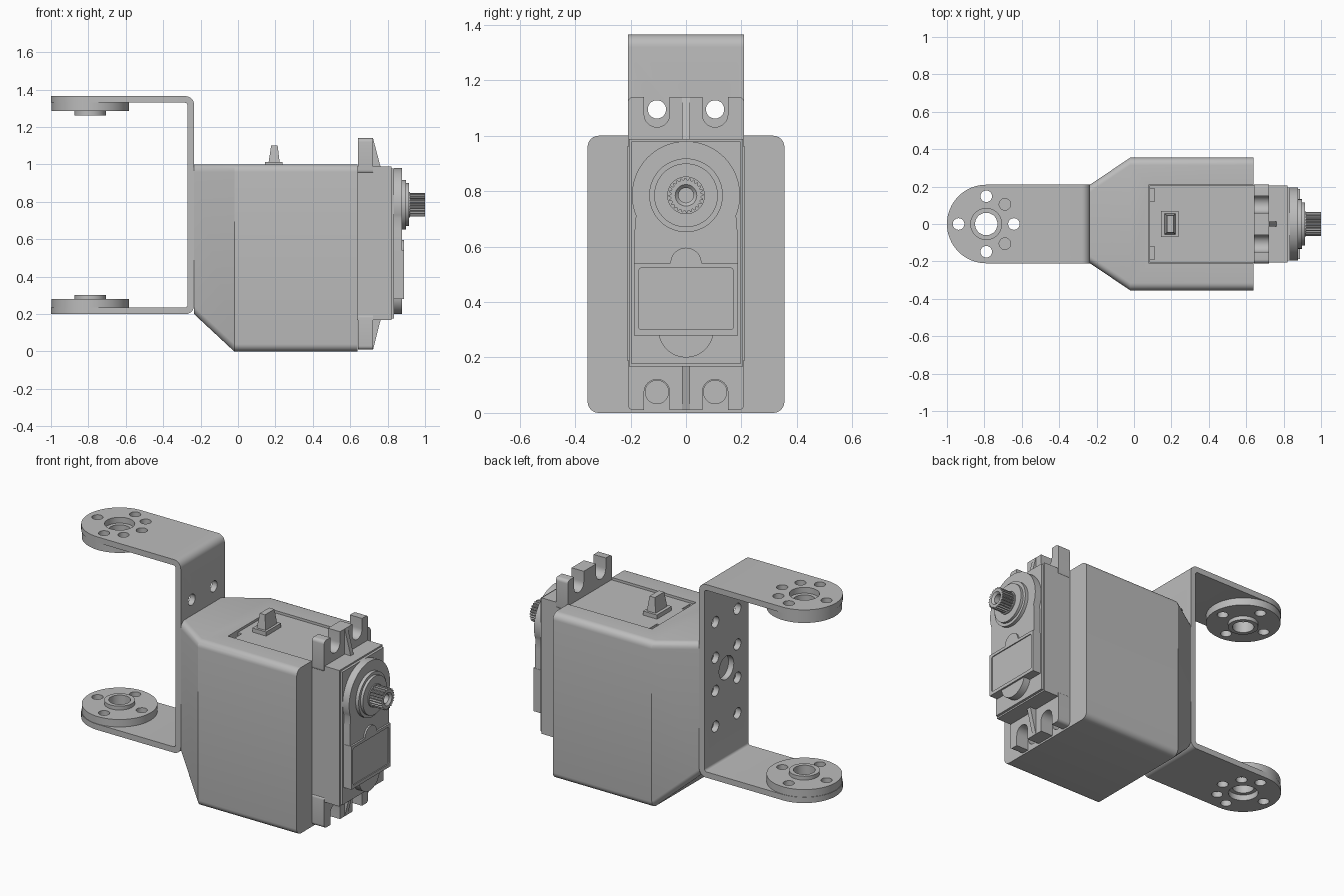
import bpy, bmesh
from math import sin, cos, pi, radians

if "Cube" in bpy.data.objects:
    bpy.data.objects.remove(bpy.data.objects["Cube"])

GREY = (0.5, 0.5, 0.5, 1)
mat = bpy.data.materials.new("plain grey")
mat.use_nodes = True
mat.diffuse_color = GREY
mat.node_tree.nodes["Principled BSDF"].inputs["Base Color"].default_value = GREY
parts = []


# ---- outline helpers
def arc(u, v, r, start, end, n):
    angles = [radians(start + (end - start) * i / n) for i in range(n + 1)]
    return [(u + r * cos(a), v + r * sin(a)) for a in angles]


def circle(u, v, r, n=40):
    return arc(u, v, r, 0, 360, n)[:-1]


def rect(u0, u1, v0, v1, r=0):
    if not r:
        return [(u0, v0), (u1, v0), (u1, v1), (u0, v1)]
    return (arc(u1 - r, v1 - r, r, 0, 90, 6) + arc(u0 + r, v1 - r, r, 90, 180, 6)
            + arc(u0 + r, v0 + r, r, 180, 270, 6) + arc(u1 - r, v0 + r, r, 270, 360, 6))


# ---- solid helpers
def loft(name, axis, sections):
    """Join equal-count outlines placed along an axis into a closed solid."""
    place = {"x": lambda p, u, v: (p, u, v),
             "y": lambda p, u, v: (u, p, v),
             "z": lambda p, u, v: (u, v, p)}[axis]
    bm = bmesh.new()
    rings = [[bm.verts.new(place(p, u, v)) for u, v in pts] for p, pts in sections]
    n = len(rings[0])
    for a, b in zip(rings, rings[1:]):
        for i in range(n):
            j = (i + 1) % n
            bm.faces.new((a[i], a[j], b[j], b[i]))
    bm.faces.new(rings[0])
    bm.faces.new(rings[-1])
    bmesh.ops.recalc_face_normals(bm, faces=bm.faces)
    mesh = bpy.data.meshes.new(name)
    bm.to_mesh(mesh)
    bm.free()
    mesh.materials.append(mat)
    obj = bpy.data.objects.new(name, mesh)
    bpy.context.collection.objects.link(obj)
    parts.append(obj)
    return obj


def prism(name, axis, pts, a, b):
    return loft(name, axis, [(a, pts), (b, pts)])


def carve(obj, cutters, operation="DIFFERENCE"):
    """Apply booleans to obj and drop the cutters."""
    for c in cutters:
        c.hide_render = True
        m = obj.modifiers.new("carve", "BOOLEAN")
        m.operation, m.object, m.solver = operation, c, "EXACT"
    bpy.context.view_layer.update()
    done = obj.evaluated_get(bpy.context.evaluated_depsgraph_get())
    mesh = bpy.data.meshes.new_from_object(done)
    obj.modifiers.clear()
    obj.data = mesh
    for c in cutters:
        parts.remove(c)
        bpy.data.objects.remove(c)


def hole(axis, u, v, r, a, b):
    return prism("cutter", axis, circle(u, v, r, 28), a, b)


# ---- U bracket: bent strip trimmed to round ends, then drilled
PIVOT, HALF, MID = -0.79, 0.21, 0.78
outer = (arc(-0.28, 0.245, 0.045, 270, 360, 8) + arc(-0.28, 1.32, 0.045, 0, 90, 8))
inner = (arc(-0.285, 1.315, 0.015, 90, 0, 5) + arc(-0.285, 0.25, 0.015, 360, 270, 5))
strip = [(-1.05, 0.2)] + outer + [(-1.05, 1.365), (-1.05, 1.33)] + inner + [(-1.05, 0.235)]
bracket = prism("u_bracket", "y", strip, -0.3, 0.3)
tongue = arc(PIVOT, 0, HALF, 90, 270, 32) + [(-0.1, -HALF), (-0.1, HALF)]
carve(bracket, [prism("cutter", "z", tongue, 0, 1.6)], "INTERSECT")

BOLTS = [(PIVOT + 0.148 * cos(k * pi / 2), 0.148 * sin(k * pi / 2)) for k in range(4)]
arm_holes = BOLTS + [(-0.69, -0.105), (-0.69, 0.105)]
cuts = [hole("z", u, v, 0.031, 0.1, 1.5) for u, v in arm_holes]
cuts.append(hole("z", PIVOT, 0, 0.083, 0.1, 1.5))
cuts += [hole("x", y, MID + dz, 0.033, -0.4, -0.1)
         for y in (-0.105, 0.105) for dz in (-0.315, -0.1, 0.1, 0.315)]
cuts.append(hole("x", 0, MID, 0.07, -0.4, -0.1))
carve(bracket, cuts)

# ---- round horns inside both arms
for name, base, d in (("lower_horn", 0.235, 1), ("upper_horn", 1.33, -1)):
    horn = prism(name, "z", circle(PIVOT, 0, 0.207, 64), base, base + d * 0.045)
    carve(horn, [hole("z", u, v, 0.031, 0.1, 1.5) for u, v in BOLTS]
          + [hole("z", PIVOT, 0, 0.06, 0.1, 1.5)])
    hub = prism(name + "_hub", "z", circle(PIVOT, 0, 0.084), base + d * 0.044, base + d * 0.068)
    carve(hub, [hole("z", PIVOT, 0, 0.06, 0.1, 1.5)])

# ---- housing: tapered back, rounded long edges, open slot for the motor
small = rect(-0.21, 0.21, 0.2, 1.0, 0.04)
large = rect(-0.355, 0.355, 0, 1.0, 0.04)
housing = loft("housing", "x", [(-0.235, small), (-0.02, large), (0.64, large)])
carve(housing, [prism("cutter", "x", rect(-HALF, HALF, 0.155, 1.2), 0.08, 0.8)]
      + [hole("x", y, 0.075, 0.042, 0.5, 0.7) for y in (-0.105, 0.105)])

# ---- motor body with four small corner pockets on top
motor = prism("motor_body", "x", rect(-0.205, 0.205, 0.168, 0.988), 0.083, 0.82)
carve(motor, [prism("cutter", "x", rect(min(s * 0.12, s * 0.19), max(s * 0.12, s * 0.19), 0.9, 1.1),
                    0.06, 0.11) for s in (-1, 1)])
prism("motor_front_plate", "x", rect(-0.196, 0.196, 0.177, 0.979), 0.819, 0.835)

# ---- mounting tabs with open notches and a centre rib
for name, z0, z1, notch, edge in (("upper_tab", 0.95, 1.14, 1.077, 1.3),
                                  ("lower_tab", 0.01, 0.2, 0.075, -0.2)):
    up = edge > 1
    r = 0.02
    tab = prism(name, "x", rect(-HALF, HALF, z0, z1, r), 0.641, 0.722)
    cuts = []
    for y in (-0.105, 0.105):
        turn = (180, 360) if up else (0, 180)
        pts = arc(y, notch, 0.046, *turn, 16)
        pts += [(pts[-1][0], edge), (pts[0][0], edge)]
        cuts.append(prism("cutter", "x", pts, 0.6, 0.8))
    carve(tab, cuts)
    tip, root = (z1, 0.98) if up else (z0, 0.175)
    prism(name + "_rib", "y", [(0.7, tip), (0.722, tip), (0.764, root), (0.7, root)], -0.014, 0.014)

# ---- gear cover with rounded top, and the label panel below
AXLE = 0.785
cover = arc(0, AXLE, 0.195, -22, 202, 40) + [(-0.185, 0.66), (-0.185, 0.28)]
cover += arc(0, 0.3, 0.1, 180, 360, 24) + [(0.185, 0.28), (0.185, 0.66)]
prism("gear_cover", "x", cover, 0.834, 0.878)
panel = prism("front_panel", "x", rect(-0.187, 0.187, 0.28, 0.54), 0.83, 0.888)
carve(panel, [prism("cutter", "x", rect(-0.17, 0.17, 0.3, 0.523, 0.01), 0.882, 0.95)])
prism("panel_tongue", "x", arc(0, 0.54, 0.056, 0, 180, 20), 0.85, 0.888)

# ---- output shaft: stepped collars and a splined hollow axle
prism("outer_collar", "x", circle(0, AXLE, 0.133, 56), 0.87, 0.898)
prism("inner_collar", "x", circle(0, AXLE, 0.115, 56), 0.89, 0.914)
prism("shaft_base", "x", circle(0, AXLE, 0.068), 0.9, 0.92)
TEETH = 24
spline = []
for i in range(TEETH * 4):
    rad = 0.063 if i % 4 < 2 else 0.055
    a = 2 * pi * i / (TEETH * 4)
    spline.append((rad * cos(a), AXLE + rad * sin(a)))
shaft = prism("splined_shaft", "x", spline, 0.9, 1.0)
bore = loft("cutter", "x", [(0.94, circle(0, AXLE, 0.027, 28)), (0.988, circle(0, AXLE, 0.027, 28)),
                            (1.002, circle(0, AXLE, 0.041, 28))])
carve(shaft, [bore])

# ---- cable plug on top of the motor
prism("cable_plug_base", "z", rect(0.145, 0.237, -0.07, 0.07), 0.97, 1.013)
loft("cable_plug", "z", [(1.0, rect(0.162, 0.224, -0.057, 0.057)),
                         (1.1, rect(0.177, 0.212, -0.045, 0.045))])

# ---- smooth round walls, keep edges crisp
bpy.ops.object.select_all(action="DESELECT")
for obj in parts:
    obj.select_set(True)
bpy.context.view_layer.objects.active = parts[0]
bpy.ops.object.shade_smooth_by_angle(angle=radians(28))
